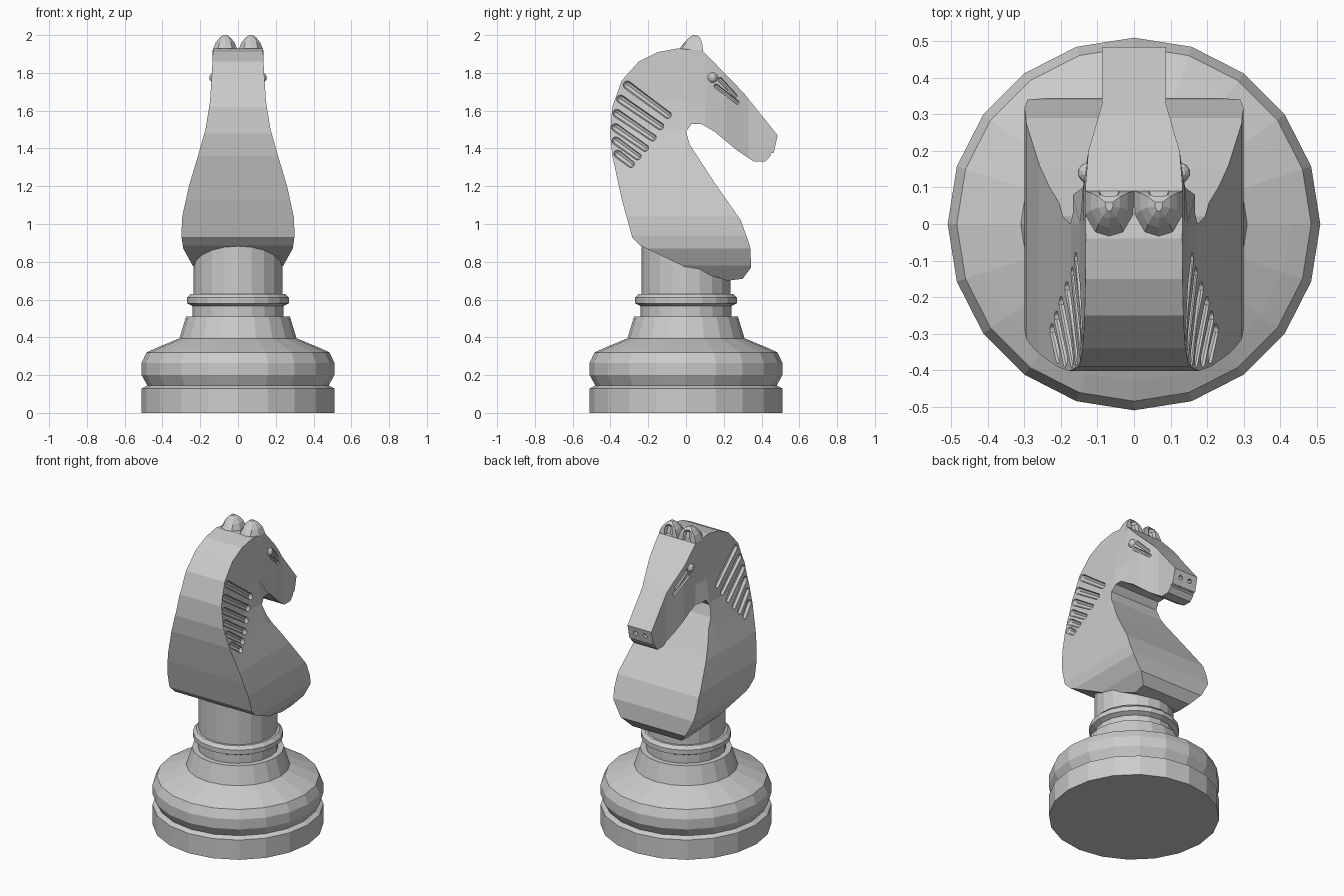
import bpy, bmesh, math
from mathutils import Vector, Matrix

if "Cube" in bpy.data.objects:
    bpy.data.objects.remove(bpy.data.objects["Cube"])


def make_object(name, bm):
    bmesh.ops.recalc_face_normals(bm, faces=bm.faces[:])
    me = bpy.data.meshes.new(name)
    bm.to_mesh(me)
    bm.free()
    ob = bpy.data.objects.new(name, me)
    bpy.context.collection.objects.link(ob)
    return ob


def loft(bm, rings):
    loops = [[bm.verts.new(p) for p in ring] for ring in rings]
    n = len(loops[0])
    for a, b in zip(loops, loops[1:]):
        for i in range(n):
            j = (i + 1) % n
            bm.faces.new((a[i], a[j], b[j], b[i]))
    bm.faces.new(loops[0][::-1])
    bm.faces.new(loops[-1])


def lathe(name, profile, sides):
    bm = bmesh.new()
    loft(bm, [[(r * math.cos(2 * math.pi * i / sides), r * math.sin(2 * math.pi * i / sides), z)
               for i in range(sides)] for r, z in profile])
    return make_object(name, bm)


def capsule(bm, a, b, r):
    a, b = Vector(a), Vector(b)
    d = b - a
    verts = bmesh.ops.create_uvsphere(bm, u_segments=8, v_segments=6, radius=r)["verts"]
    for v in verts:
        if v.co.z > 1e-4:
            v.co.z += d.length
    rot = d.to_track_quat('Z', 'Y').to_matrix().to_4x4()
    bmesh.ops.transform(bm, matrix=Matrix.Translation(a) @ rot, verts=verts)


def carve(ob, cutter):
    cutter.hide_render = True
    mod = ob.modifiers.new("carve", 'BOOLEAN')
    mod.operation, mod.solver, mod.object = 'DIFFERENCE', 'EXACT', cutter
    bpy.context.view_layer.objects.active = ob
    bpy.ops.object.modifier_apply(modifier=mod.name)
    bpy.data.objects.remove(cutter)


def interp(table, t):
    if t <= table[0][0]:
        return table[0][1]
    for (t0, v0), (t1, v1) in zip(table, table[1:]):
        if t <= t1:
            return v0 + (v1 - v0) * (t - t0) / (t1 - t0)
    return table[-1][1]


# Half width of the horse by height, and of the muzzle by distance forward
WIDTH_Z = [(0.70, 0.17), (0.78, 0.24), (0.87, 0.29), (0.94, 0.30), (1.04, 0.295), (1.20, 0.26),
           (1.36, 0.212), (1.50, 0.172), (1.65, 0.148), (1.80, 0.138), (1.93, 0.132)]
WIDTH_Y = [(0.0, 0.30), (0.10, 0.14), (0.20, 0.125), (0.33, 0.087), (0.50, 0.087)]


def half_width(y, z):
    w = interp(WIDTH_Z, z)
    return min(w, interp(WIDTH_Y, y)) if z > 1.31 and y > 0 else w


# Turned pedestal
lathe("pedestal", [(0.51, 0), (0.51, 0.13), (0.48, 0.145), (0.51, 0.20), (0.51, 0.265),
                   (0.485, 0.32), (0.43, 0.345), (0.31, 0.395), (0.275, 0.51), (0.24, 0.51),
                   (0.24, 0.565), (0.27, 0.58), (0.27, 0.61), (0.25, 0.63), (0.235, 0.63),
                   (0.235, 0.89)], 20)

# Horse body: side profile, chamfered rim, width varied by height
PROFILE = [(-0.24, 0.885), (-0.285, 0.93), (-0.34, 1.13), (-0.39, 1.36), (-0.402, 1.48), (-0.39, 1.62),
           (-0.34, 1.76), (-0.25, 1.86), (-0.15, 1.91), (-0.04, 1.93), (0.09, 1.915), (0.30, 1.70),
           (0.485, 1.47), (0.465, 1.38), (0.42, 1.33), (0.36, 1.33), (0.27, 1.39), (0.15, 1.49),
           (0.08, 1.53), (0.03, 1.53), (0.0, 1.49), (0.02, 1.42), (0.15, 1.22), (0.29, 1.02),
           (0.34, 0.88), (0.345, 0.77), (0.30, 0.71), (0.22, 0.70), (0.0, 0.77)]
bm = bmesh.new()
face = bm.faces.new([bm.verts.new((0, y, z)) for y, z in PROFILE])
bmesh.ops.inset_region(bm, faces=[face], thickness=0.035, use_boundary=True, use_even_offset=True)
cuts = [((0, 0, z), (0, 0, 1)) for z, _ in WIDTH_Z[1:-1]] + [((0, y, 0), (0, 1, 0)) for y, _ in WIDTH_Y[:-1]]
for co, no in cuts:
    bmesh.ops.bisect_plane(bm, geom=bm.verts[:] + bm.edges[:] + bm.faces[:], plane_co=co, plane_no=no)
rim_edges = [e for e in bm.edges if e.is_boundary]
rim = {v for e in rim_edges for v in e.verts}
for v in bm.verts:
    _, y, z = v.co
    chamfer = 0
    if v in rim:
        chamfer = 0.07 if (y > -0.1 and z < 1.3) else 0.04 if y < 0.1 else 0.025
    v.co.x = half_width(y, z) - chamfer
new = bmesh.ops.extrude_edge_only(bm, edges=rim_edges)["geom"]
for v in new:
    if isinstance(v, bmesh.types.BMVert):
        v.co.x = 0
dup = bmesh.ops.duplicate(bm, geom=bm.verts[:] + bm.edges[:] + bm.faces[:])["geom"]
for v in dup:
    if isinstance(v, bmesh.types.BMVert):
        v.co.x *= -1
bmesh.ops.remove_doubles(bm, verts=bm.verts[:], dist=0.0005)
horse = make_object("horse_body", bm)

# Mane grooves, cheek grooves, nostrils and mouth
MANE = [((-0.31, 1.735), (-0.10, 1.58)), ((-0.345, 1.66), (-0.14, 1.52)), ((-0.365, 1.585), (-0.18, 1.46)),
        ((-0.372, 1.51), (-0.22, 1.405)), ((-0.37, 1.44), (-0.26, 1.36)), ((-0.36, 1.37), (-0.295, 1.32))]
CHEEK = [((0.18, 1.765), (0.26, 1.68)), ((0.16, 1.73), (0.27, 1.645))]
bm = bmesh.new()
for s in (-1, 1):
    for lines, r in ((MANE, 0.023), (CHEEK, 0.012)):
        for p, q in lines:
            capsule(bm, (s * half_width(*p), *p), (s * half_width(*q), *q), r)
    capsule(bm, (s * 0.035, 0.455, 1.435), (s * 0.035, 0.50, 1.42), 0.016)
capsule(bm, (-0.10, 0.458, 1.365), (0.10, 0.458, 1.365), 0.013)
carve(horse, make_object("groove_cutter", bm))

# Eyes and ears on both sides
for s, side in ((-1, "left"), (1, "right")):
    bm = bmesh.new()
    bmesh.ops.create_uvsphere(bm, u_segments=10, v_segments=6, radius=0.028,
                              matrix=Matrix.Translation((s * 0.126, 0.14, 1.775)))
    make_object("eye_" + side, bm)

    bm = bmesh.new()
    rings = []
    for z, hx, back, front in ((1.87, 0.066, -0.06, 0.085), (1.92, 0.066, -0.04, 0.09), (1.96, 0.05, -0.01, 0.085),
                               (1.985, 0.03, 0.015, 0.075), (2.0, 0.01, 0.035, 0.06)):
        rings.append([(s * 0.068 + hx * x, back + (front - back) * y, z) for x, y in
                      ((-1, 1), (-1, 0.5), (-0.6, 0.1), (0, 0), (0.6, 0.1), (1, 0.5), (1, 1))])
    loft(bm, rings)
    ear = make_object("ear_" + side, bm)
    bm = bmesh.new()
    capsule(bm, (s * 0.068, 0.10, 1.905), (s * 0.068, 0.085, 1.955), 0.03)
    carve(ear, make_object("ear_cutter", bm))
